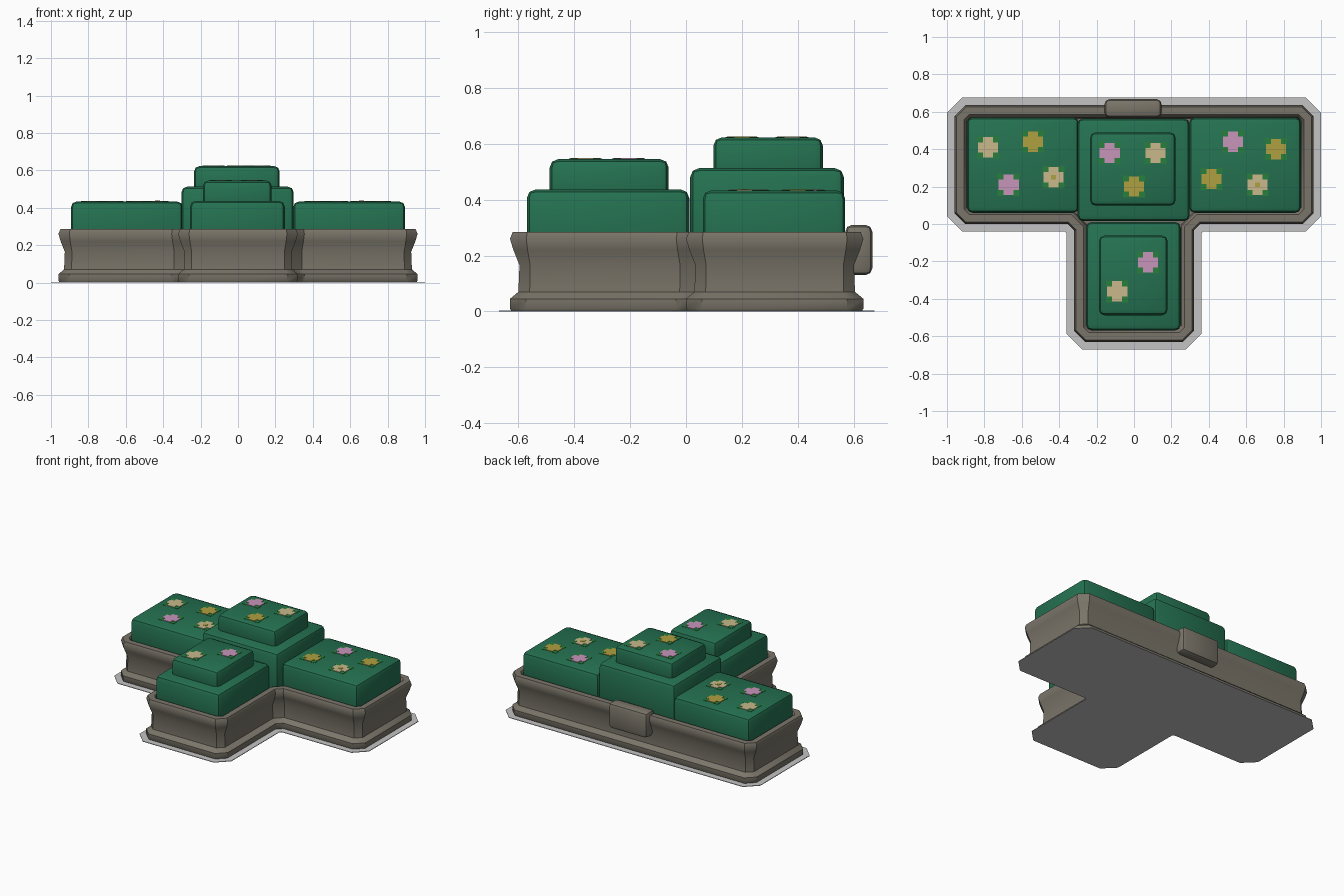
import bpy, bmesh, math

cube = bpy.data.objects.get("Cube")
if cube:
    bpy.data.objects.remove(cube, do_unlink=True)


def material(name, rgb):
    m = bpy.data.materials.new(name)
    m.use_nodes = True
    colour = (*rgb, 1)
    m.diffuse_color = colour
    bsdf = m.node_tree.nodes["Principled BSDF"]
    bsdf.inputs["Base Color"].default_value = colour
    bsdf.inputs["Roughness"].default_value = 0.9
    return m


STONE = material("stone", (0.195, 0.178, 0.142))
FOLIAGE = material("foliage green", (0.018, 0.168, 0.083))
LEAF = material("leaf green", (0.02, 0.21, 0.045))
PLATE = material("pale grey", (0.55, 0.55, 0.55))
PINK = material("pink", (0.58, 0.30, 0.50))
CREAM = material("cream", (0.58, 0.485, 0.26))
YELLOW = material("yellow", (0.43, 0.35, 0.053))


def finish(name, bm, mat, smooth=True):
    bmesh.ops.recalc_face_normals(bm, faces=bm.faces)
    mesh = bpy.data.meshes.new(name)
    bm.to_mesh(mesh)
    bm.free()
    mesh.materials.append(mat)
    ob = bpy.data.objects.new(name, mesh)
    bpy.context.collection.objects.link(ob)
    if smooth:
        bpy.ops.object.select_all(action='DESELECT')
        ob.select_set(True)
        bpy.context.view_layer.objects.active = ob
        bpy.ops.object.shade_smooth_by_angle(angle=math.radians(40))
    return ob


def t_outline(d):
    """T-shaped outline with cut corners, inset by d."""
    outer, inner = 0.058 - 0.586 * d, 0.035 + 0.586 * d
    w, back, front, stem, tip = 0.96 - d, 0.635 - d, d, 0.32 - d, d - 0.63
    half = [(stem - outer, tip), (stem, tip + outer),
            (stem, front - inner), (stem + inner, front),
            (w - outer, front), (w, front + outer),
            (w, back - outer), (w - outer, back)]
    return half + [(-x, y) for x, y in reversed(half)]


def t_sweep(name, profile, mat, smooth=True):
    """Stack T outlines along a (inset, height) profile and cap both ends."""
    bm = bmesh.new()
    rings = [[bm.verts.new((x, y, z)) for x, y in t_outline(d)] for d, z in profile]
    for a, b in zip(rings, rings[1:]):
        for i in range(len(a)):
            j = (i + 1) % len(a)
            bm.faces.new((a[i], a[j], b[j], b[i]))
    bm.faces.new(rings[0][::-1])
    bm.faces.new(rings[-1])
    return finish(name, bm, mat, smooth)


def add_box(bm, x0, x1, y0, y1, z0, z1):
    verts = bmesh.ops.create_cube(bm, size=1)["verts"]
    for v in verts:
        v.co = (x1 if v.co.x > 0 else x0, y1 if v.co.y > 0 else y0,
                z1 if v.co.z > 0 else z0)


def block(name, bounds, mat, bevel, segments=2):
    bm = bmesh.new()
    add_box(bm, *bounds)
    bmesh.ops.bevel(bm, geom=bm.edges[:], offset=bevel, segments=segments,
                    profile=0.5, affect='EDGES')
    return finish(name, bm, mat)


# Ground plate and moulded stone trough
t_sweep("ground_plate", [(-0.04, 0), (-0.04, 0.004)], PLATE, False)
t_sweep("stone_trough", [(0.005, 0.002), (0, 0.01), (0, 0.045), (0.03, 0.07),
                         (0.034, 0.165), (0.012, 0.22), (0, 0.26), (0.01, 0.285),
                         (0.05, 0.285), (0.065, 0.265), (0.07, 0.2)], STONE)

# Stone bracket on the back
block("back_bracket", (-0.157, 0.147, 0.57, 0.667, 0.13, 0.31), STONE, 0.025)

# Clipped foliage
for side, s in (("left", 1), ("right", -1)):
    x0, x1 = sorted((s * 0.295, s * 0.893))
    block(side + "_hedge", (x0, x1, 0.06, 0.57, 0.19, 0.433), FOLIAGE, 0.03)
block("centre_hedge", (-0.303, 0.298, 0.015, 0.565, 0.19, 0.513), FOLIAGE, 0.032)
block("centre_hedge_top", (-0.235, 0.223, 0.098, 0.49, 0.45, 0.623), FOLIAGE, 0.03)
block("front_hedge", (-0.257, 0.25, -0.57, 0.012, 0.19, 0.437), FOLIAGE, 0.032)
block("front_hedge_top", (-0.188, 0.18, -0.488, -0.062, 0.38, 0.545), FOLIAGE, 0.03)

# Flowers: x, y, bed height, petal colour, has a yellow heart
SIDE, MID, FRONT = 0.433, 0.623, 0.545
flowers = [
    (-0.78, 0.41, SIDE, CREAM, False), (-0.54, 0.44, SIDE, YELLOW, False),
    (-0.67, 0.21, SIDE, PINK, False), (-0.43, 0.25, SIDE, CREAM, True),
    (0.53, 0.44, SIDE, PINK, False), (0.76, 0.40, SIDE, YELLOW, False),
    (0.415, 0.24, SIDE, YELLOW, False), (0.66, 0.21, SIDE, CREAM, True),
    (-0.13, 0.38, MID, PINK, False), (0.115, 0.38, MID, CREAM, False),
    (0, 0.20, MID, YELLOW, False),
    (0.075, -0.205, FRONT, PINK, False), (-0.09, -0.36, FRONT, CREAM, False),
]


def patch(bm, x, y, z, hx, hy, thick):
    add_box(bm, x - hx, x + hx, y - hy, y + hy, z - 0.002, z + thick)


leaves, hearts = bmesh.new(), bmesh.new()
petals = {m.name: bmesh.new() for m in (PINK, CREAM, YELLOW)}
for x, y, z, mat, heart in flowers:
    for hx, hy in ((0.054, 0.027), (0.027, 0.054)):
        patch(petals[mat.name], x, y, z, hx, hy, 0.004)
    for sx in (-1, 1):
        for sy in (-1, 1):
            patch(leaves, x + sx * 0.043, y + sy * 0.043, z, 0.016, 0.016, 0.002)
    if heart:
        patch(hearts, x, y, z, 0.013, 0.013, 0.006)

finish("flower_leaves", leaves, LEAF, False)
finish("flower_hearts", hearts, YELLOW, False)
for mat in (PINK, CREAM, YELLOW):
    finish(mat.name + "_petals", petals[mat.name], mat, False)
